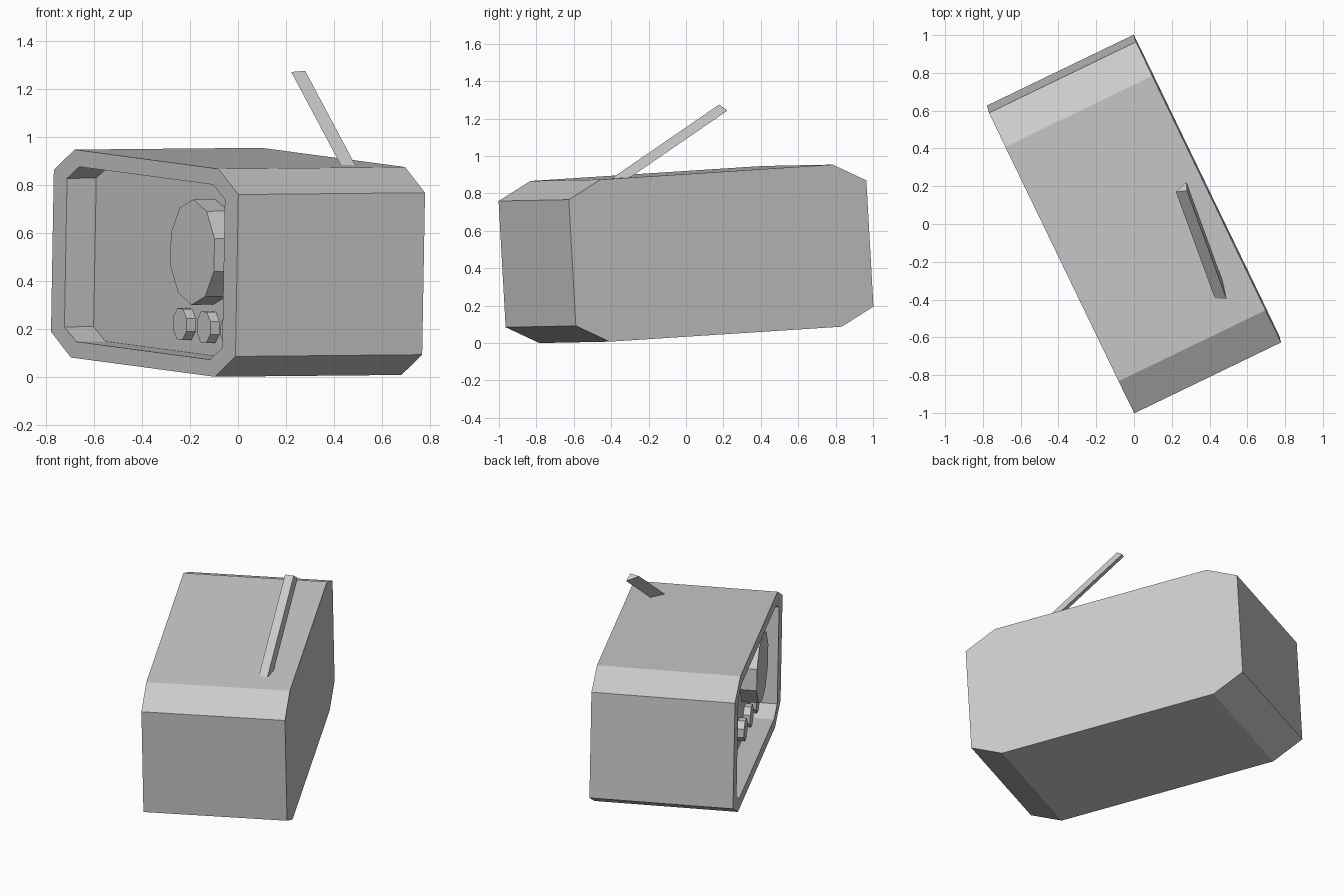
import bpy, bmesh
from math import sin, cos, pi
from mathutils import Matrix, Vector

if "Cube" in bpy.data.objects:
    bpy.data.objects.remove(bpy.data.objects["Cube"])

# Tilted frame of the radio: u along the length, v up, n from front to back
u = Vector((-0.434, 0.898, 0.058)).normalized()
n = Vector((0.898, 0.44, 0.009))
n = (n - u * n.dot(u)).normalized()
v = n.cross(u)
FRAME = Matrix.Translation((0, 0, 0.477)) @ Matrix((u, v, n)).transposed().to_4x4()


def loft(name, rings, matrix=Matrix.Identity(4)):
    """Skin a series of equal rings and cap both ends."""
    bm = bmesh.new()
    loops = [[bm.verts.new(p) for p in ring] for ring in rings]
    for a, b in zip(loops, loops[1:]):
        for i in range(len(a)):
            j = (i + 1) % len(a)
            bm.faces.new((a[i], a[j], b[j], b[i]))
    bm.faces.new(loops[0])
    bm.faces.new(loops[-1])
    bmesh.ops.recalc_face_normals(bm, faces=bm.faces)
    me = bpy.data.meshes.new(name)
    bm.to_mesh(me)
    bm.free()
    ob = bpy.data.objects.new(name, me)
    ob.matrix_world = matrix
    bpy.context.collection.objects.link(ob)
    return ob


def chamfered(hu, hv, cu, cv, depth):
    """Rectangle with cut corners at the given depth."""
    pts = [(hu, hv - cv), (hu - cu, hv), (cu - hu, hv), (-hu, hv - cv)]
    pts += [(-a, -b) for a, b in pts]
    return [(a, b, depth) for a, b in pts]


def disc(cu, cv, r, sides, depth, turn=0.0):
    return [(cu + r * sin(2 * pi * i / sides + turn),
             cv + r * cos(2 * pi * i / sides + turn), depth) for i in range(sides)]


# Case with recessed front panel
OUTER = (0.885, 0.434, 0.195, 0.096)
INNER = (0.757, 0.365, 0.115, 0.055)
FRONT, PANEL = -0.432, -0.297
loft("radio_case", [chamfered(*OUTER, 0.432), chamfered(*OUTER, FRONT),
                    chamfered(*INNER, FRONT), chamfered(*INNER, PANEL)], FRAME)

# Speaker
loft("speaker", [disc(-0.383, 0.068, 0.22, 10, d) for d in (-0.397, PANEL + 0.01)], FRAME)

# Row of three knobs
for i in range(3):
    loft("knob_%d" % (i + 1),
         [disc(-0.155 - 0.228 * i, -0.246, 0.07, 8, d, pi / 8)
          for d in (-0.339, PANEL + 0.01)], FRAME)

# Three-sided antenna
tip = [Vector(p) for p in ((0.222, 0.17, 1.27), (0.28, 0.177, 1.275), (0.278, 0.222, 1.243))]
down = Vector((0.21, -0.575, -0.395)) * 1.02
loft("antenna", [tip, [p + down for p in tip]])
